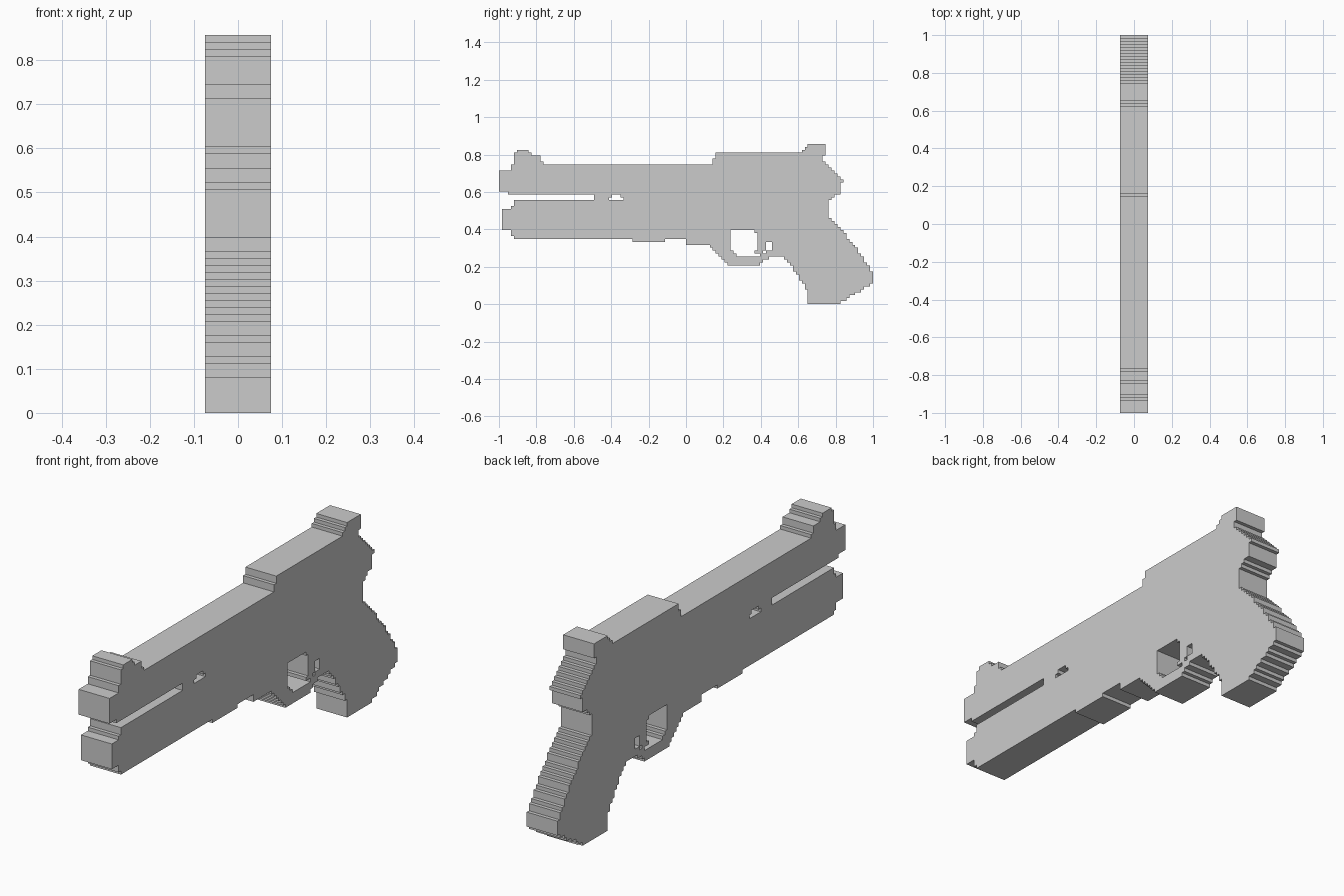
import bpy, bmesh

if "Cube" in bpy.data.objects:
    bpy.data.objects.remove(bpy.data.objects["Cube"])

# Blocky toy pistol silhouette: profiles are drawn in grid units, turned into
# square cells, then given thickness as one watertight stepped body.
COLS, ROWS = 126, 54
P = 2 / COLS          # cell size
HALF = 0.075          # half thickness


def inside(poly, y, z):
    hit = False
    for (y1, z1), (y2, z2) in zip(poly, poly[1:] + poly[:1]):
        if (z1 > z) != (z2 > z) and y < y1 + (z - z1) * (y2 - y1) / (z2 - z1):
            hit = not hit
    return hit


def cells_of(poly):
    return {(i, j) for i in range(COLS) for j in range(ROWS)
            if inside(poly, i + 0.5, j + 0.5)}


def rect(y0, z0, y1, z1):
    return {(i, j) for i in range(y0, y1) for j in range(z0, z1)}


# upper slide with rear hammer
slide = cells_of([(0, 38), (0, 45), (4, 45), (4, 47), (72, 47), (72, 49), (73, 49),
                  (73, 51), (109, 51), (109, 47.9), (110, 47.9), (116, 42), (116, 41),
                  (115, 41), (115, 37.9), (111, 34.4), (32, 34.4), (32, 37), (3, 37), (3, 38)])
# front and rear sights
front_sight = (rect(5, 47, 10, 51) | rect(6, 51, 10, 52) | rect(10, 47, 11, 51)
               | rect(11, 47, 14, 50) | rect(14, 47, 15, 48))
rear_sight = (rect(102, 51, 103, 52) | rect(103, 51, 104, 53)
              | rect(104, 51, 110, 54) | rect(109, 50, 110, 51))
# lower frame and rail
frame = cells_of([(1, 25), (1, 32), (4, 32), (4, 33), (5, 33), (5, 35), (111, 35),
                  (111, 22), (6, 22), (4, 23.6), (4, 25)]) | rect(45, 21, 56, 22)
# trigger guard
guard = cells_of([(63, 26), (63, 21), (64, 20), (70, 20), (75, 16), (78, 13), (87, 13),
                  (92, 16), (96, 16), (104, 26)])
# grip
grip = cells_of([(95, 24), (111, 35), (111, 29), (116, 24.2), (120, 19.5), (123.5, 14),
                 (126, 10.5), (126, 7), (121, 4), (114, 0), (104, 0), (104, 4.5),
                 (100, 10.5), (98, 13.5), (95, 16.4)])
# openings: trigger hole, gap behind trigger, small side slot
holes = cells_of([(78, 24), (79, 25), (86, 25), (87, 24), (87, 18), (86, 18), (86, 17),
                  (88, 17), (88, 16), (81, 16), (78, 19)])
holes |= rect(90, 18, 92, 21) | rect(89, 17, 90, 18)
holes |= rect(37, 35, 42, 36) | rect(38, 36, 41, 37)

cells = (slide | front_sight | rear_sight | frame | guard | grip) - holes

bm = bmesh.new()
verts = {}


def vert(s, i, j):
    if (s, i, j) not in verts:
        verts[s, i, j] = bm.verts.new((s * HALF, i * P - 1, j * P))
    return verts[s, i, j]


# side faces, plus a wall wherever a cell has no neighbour
for i, j in sorted(cells):
    ring = [(i, j), (i + 1, j), (i + 1, j + 1), (i, j + 1)]
    bm.faces.new([vert(1, *c) for c in ring])
    bm.faces.new([vert(-1, *c) for c in reversed(ring)])
    steps = [(0, -1), (1, 0), (0, 1), (-1, 0)]
    for k, (di, dj) in enumerate(steps):
        if (i + di, j + dj) not in cells:
            a, b = ring[k], ring[(k + 1) % 4]
            bm.faces.new([vert(1, *b), vert(1, *a), vert(-1, *a), vert(-1, *b)])

# merge flat cells into clean strips
bm.normal_update()
flat = []
for e in bm.edges:
    if len(e.link_faces) == 2:
        n1, n2 = (f.normal for f in e.link_faces)
        along_y = abs(e.verts[0].co.y - e.verts[1].co.y) > P / 2
        if n1.dot(n2) > 0.99 and not along_y:
            flat.append(e)
bmesh.ops.dissolve_edges(bm, edges=flat, use_verts=True)

mesh = bpy.data.meshes.new("pistol_body")
bm.to_mesh(mesh)
bm.free()
body = bpy.data.objects.new("pistol_body", mesh)
bpy.context.collection.objects.link(body)
